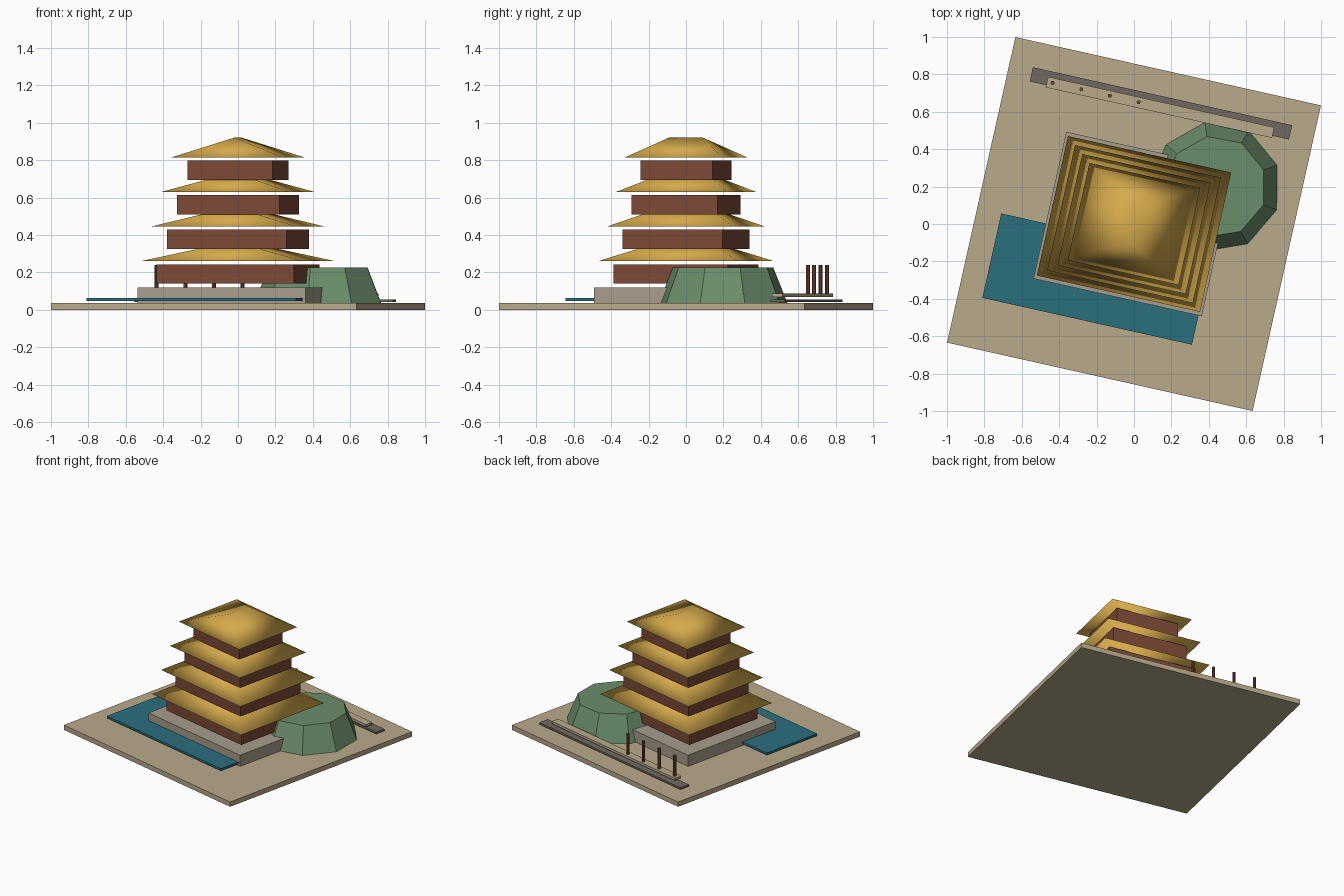
import bpy, bmesh, math
from mathutils import Matrix

if "Cube" in bpy.data.objects:
    bpy.data.objects.remove(bpy.data.objects["Cube"])

# The whole site is turned on the grid
TURN = Matrix.Rotation(math.radians(-12.6), 4, 'Z')


def material(name, rgb):
    m = bpy.data.materials.new(name)
    m.diffuse_color = (*[c ** 2.2 for c in rgb], 1)
    m.use_nodes = True
    m.node_tree.nodes["Principled BSDF"].inputs["Base Color"].default_value = m.diffuse_color
    return m


SAND = material("sand", (0.72, 0.66, 0.54))
STONE = material("stone", (0.65, 0.61, 0.54))
SLATE = material("slate", (0.44, 0.41, 0.38))
WOOD = material("wood", (0.48, 0.29, 0.22))
GOLD = material("gold", (0.83, 0.66, 0.30))
WATER = material("water", (0.18, 0.43, 0.49))
GREEN = material("green", (0.42, 0.55, 0.42))


def finish(name, bm, mat, smooth=False):
    bmesh.ops.recalc_face_normals(bm, faces=bm.faces[:])
    for f in bm.faces:
        f.smooth = smooth
    bm.transform(TURN)
    me = bpy.data.meshes.new(name)
    bm.to_mesh(me)
    bm.free()
    me.materials.append(mat)
    ob = bpy.data.objects.new(name, me)
    bpy.context.collection.objects.link(ob)
    return ob


def box(name, x0, x1, y0, y1, z0, z1, mat):
    bm = bmesh.new()
    bmesh.ops.create_cube(bm, size=1)
    bm.transform(Matrix.Translation(((x0 + x1) / 2, (y0 + y1) / 2, (z0 + z1) / 2))
                 @ Matrix.Diagonal((x1 - x0, y1 - y0, z1 - z0, 1)))
    return finish(name, bm, mat)


def cone(name, sides, r1, r2, center, z0, z1, mat, angle=0):
    bm = bmesh.new()
    bmesh.ops.create_cone(bm, cap_ends=True, segments=sides,
                          radius1=r1, radius2=r2, depth=z1 - z0)
    bm.transform(Matrix.Translation((*center, (z0 + z1) / 2))
                 @ Matrix.Rotation(math.radians(angle), 4, 'Z'))
    return finish(name, bm, mat)


def hip_roof(name, a, b, z0, height, ridge, mat):
    # Rectangular eave rising to a short ridge
    bm = bmesh.new()
    e = [bm.verts.new((x, y, z0)) for x, y in ((-a, -b), (a, -b), (a, b), (-a, b))]
    r = [bm.verts.new((0, s * ridge, z0 + height)) for s in (-1, 1)]
    bm.faces.new((e[0], e[1], r[0]))
    bm.faces.new((e[1], e[2], r[1], r[0]))
    bm.faces.new((e[2], e[3], r[1]))
    bm.faces.new((e[3], e[0], r[0], r[1]))
    bm.faces.new(e[::-1])
    return finish(name, bm, mat, True)


# Ground, podium and pond
box("ground", -0.837, 0.837, -0.837, 0.837, 0, 0.036, SAND)
box("podium", -0.461, 0.461, -0.402, 0.402, 0.036, 0.12, STONE)
box("pond", -0.705, 0.443, -0.562, -0.10, 0.047, 0.063, WATER)

# Four shrinking storeys, each under its own roof
for i in range(4):
    a, b, z = 0.376 - 0.0477 * i, 0.313 - 0.0385 * i, 0.14 + 0.185 * i
    box(f"storey_{i + 1}", -a, a, -b, b, z, z + 0.103, WOOD)
    a, b = a + 0.071, b + 0.069
    hip_roof(f"roof_{i + 1}", a, b, z + 0.12, 0.105, 0.35 * b, GOLD)

# Hill beside the tower
c = TURN.inverted() @ Matrix.Translation((0.436, 0.198, 0)).to_translation()
bm_angle = 19.5 + 12.6 - 90
cone("hill", 9, 0.349, 0.273, (c.x, c.y), 0.036, 0.225, GREEN, bm_angle + 90 - 10 - 80)

# Back path, walkway and posts
box("path", -0.71, 0.71, 0.622, 0.70, 0.042, 0.056, SLATE)
box("walkway", -0.62, 0.62, 0.61, 0.668, 0.068, 0.086, SAND)
for i in range(4):
    cone(f"post_{i + 1}", 8, 0.011, 0.011, (-0.589 + 0.157 * i, 0.641), 0.086, 0.24, WOOD)
